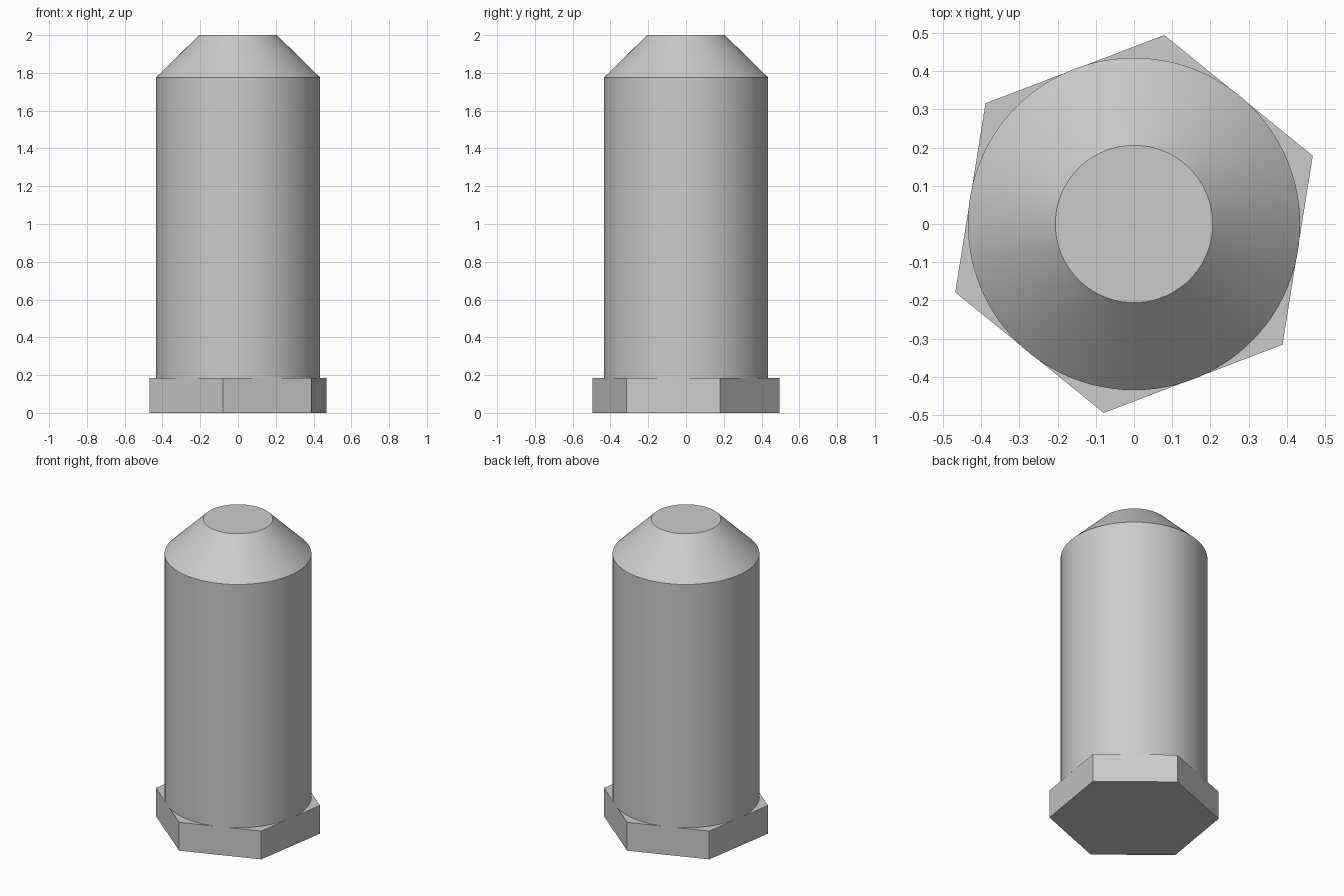
import bpy
import bmesh
import math

if "Cube" in bpy.data.objects:
    bpy.data.objects.remove(bpy.data.objects["Cube"], do_unlink=True)

# Single plain grey finish
grey = bpy.data.materials.new("light_grey")
grey.use_nodes = True
colour = (0.6, 0.6, 0.6, 1)
grey.diffuse_color = colour
grey.node_tree.nodes["Principled BSDF"].inputs["Base Color"].default_value = colour


def lathe(name, profile, sides, turn=0.0, smooth=False):
    """Stack rings of (radius, height) into a closed solid."""
    bm = bmesh.new()
    rings = []
    for radius, z in profile:
        angles = [turn + math.tau * i / sides for i in range(sides)]
        rings.append([bm.verts.new((radius * math.cos(a), radius * math.sin(a), z))
                      for a in angles])
    for low, high in zip(rings, rings[1:]):
        for i in range(sides):
            j = (i + 1) % sides
            bm.faces.new((low[i], low[j], high[j], high[i]))
    bm.faces.new(rings[0][::-1])
    bm.faces.new(rings[-1])
    mesh = bpy.data.meshes.new(name)
    bm.to_mesh(mesh)
    bm.free()
    mesh.materials.append(grey)
    obj = bpy.data.objects.new(name, mesh)
    bpy.context.collection.objects.link(obj)
    if smooth:
        bpy.ops.object.select_all(action="DESELECT")
        obj.select_set(True)
        bpy.context.view_layer.objects.active = obj
        bpy.ops.object.shade_smooth_by_angle(angle=math.radians(30))
    return obj


# Hexagonal base flange, turned slightly about the axis
lathe("hex_base", [(0.501, 0), (0.501, 0.185)], 6, turn=math.radians(20.9))

# Round shank with a chamfered, flat-topped nose
lathe("shank", [(0.435, 0.185), (0.435, 1.775), (0.206, 2)], 96, smooth=True)
